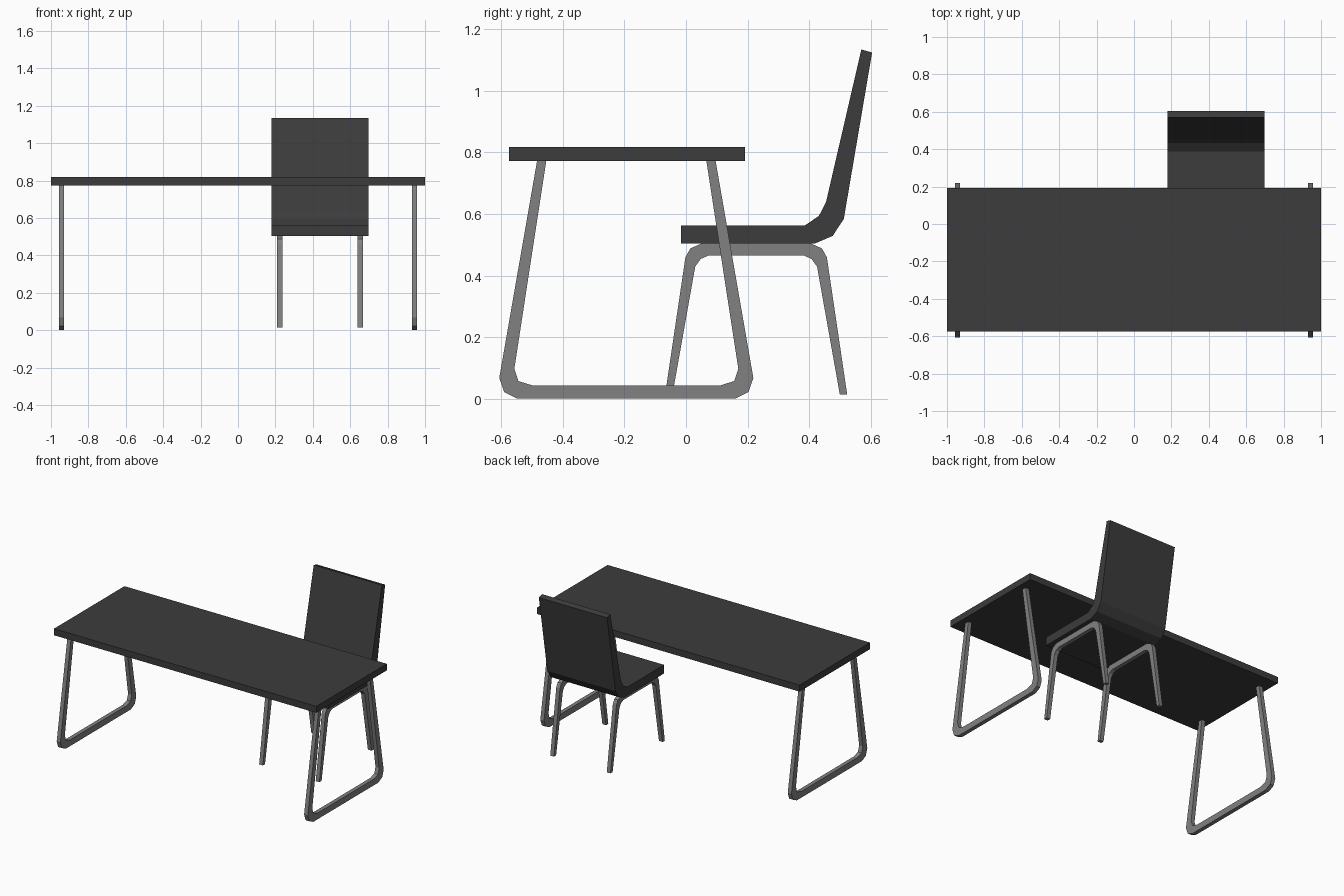
import bpy, bmesh

if "Cube" in bpy.data.objects:
    bpy.data.objects.remove(bpy.data.objects["Cube"])


def material(name, value):
    mat = bpy.data.materials.new(name)
    mat.diffuse_color = (value, value, value, 1)
    mat.use_nodes = True
    mat.node_tree.nodes["Principled BSDF"].inputs["Base Color"].default_value = mat.diffuse_color
    return mat


dark = material("dark_board", 0.045)
metal = material("grey_metal", 0.22)


def extrude_profile(name, profile, x0, x1, mat):
    """Side profile of (y, z) points extruded along x."""
    bm = bmesh.new()
    face = bm.faces.new([bm.verts.new((x0, y, z)) for y, z in profile])
    res = bmesh.ops.extrude_face_region(bm, geom=[face])
    verts = [g for g in res["geom"] if isinstance(g, bmesh.types.BMVert)]
    bmesh.ops.translate(bm, verts=verts, vec=(x1 - x0, 0, 0))
    bmesh.ops.recalc_face_normals(bm, faces=bm.faces)
    mesh = bpy.data.meshes.new(name)
    bm.to_mesh(mesh)
    bm.free()
    mesh.materials.append(mat)
    obj = bpy.data.objects.new(name, mesh)
    bpy.context.collection.objects.link(obj)
    return obj


def mirrored(outer, inner, centre):
    """Closed frame outline from its right half, mirrored about y = centre."""
    flip = lambda pts: [(2 * centre - y, z) for y, z in reversed(pts)]
    return outer + inner + flip(inner) + flip(outer)


# Table top
extrude_profile("table_top", [(-0.575, 0.773), (0.192, 0.773),
                              (0.192, 0.818), (-0.575, 0.818)], -1, 1, dark)

# Table leg frames: open loops, wide at the floor
table_frame = mirrored(
    [(0.16, 0.0), (0.203, 0.021), (0.219, 0.067), (0.096, 0.774)],
    [(0.066, 0.774), (0.170, 0.097), (0.157, 0.057), (0.112, 0.043)], -0.194)
for side, x in (("left", -0.943), ("right", 0.943)):
    extrude_profile(side + "_table_legs", table_frame, x - 0.014, x + 0.014, metal)

# Chair leg frames: inverted U shapes
chair_frame = mirrored(
    [(0.406, 0.504), (0.442, 0.488), (0.458, 0.459), (0.524, 0.013)],
    [(0.500, 0.013), (0.426, 0.429), (0.408, 0.454), (0.383, 0.465)], 0.228)
for side, x in (("left", 0.223), ("right", 0.654)):
    extrude_profile(side + "_chair_legs", chair_frame, x - 0.014, x + 0.014, metal)

# Chair seat and back in one bent shell
shell = [(-0.016, 0.504), (0.419, 0.504), (0.477, 0.529), (0.513, 0.584),
         (0.605, 1.125), (0.570, 1.135), (0.455, 0.638), (0.432, 0.594),
         (0.387, 0.563), (-0.016, 0.563)]
extrude_profile("chair_seat_and_back", shell, 0.178, 0.698, dark)
